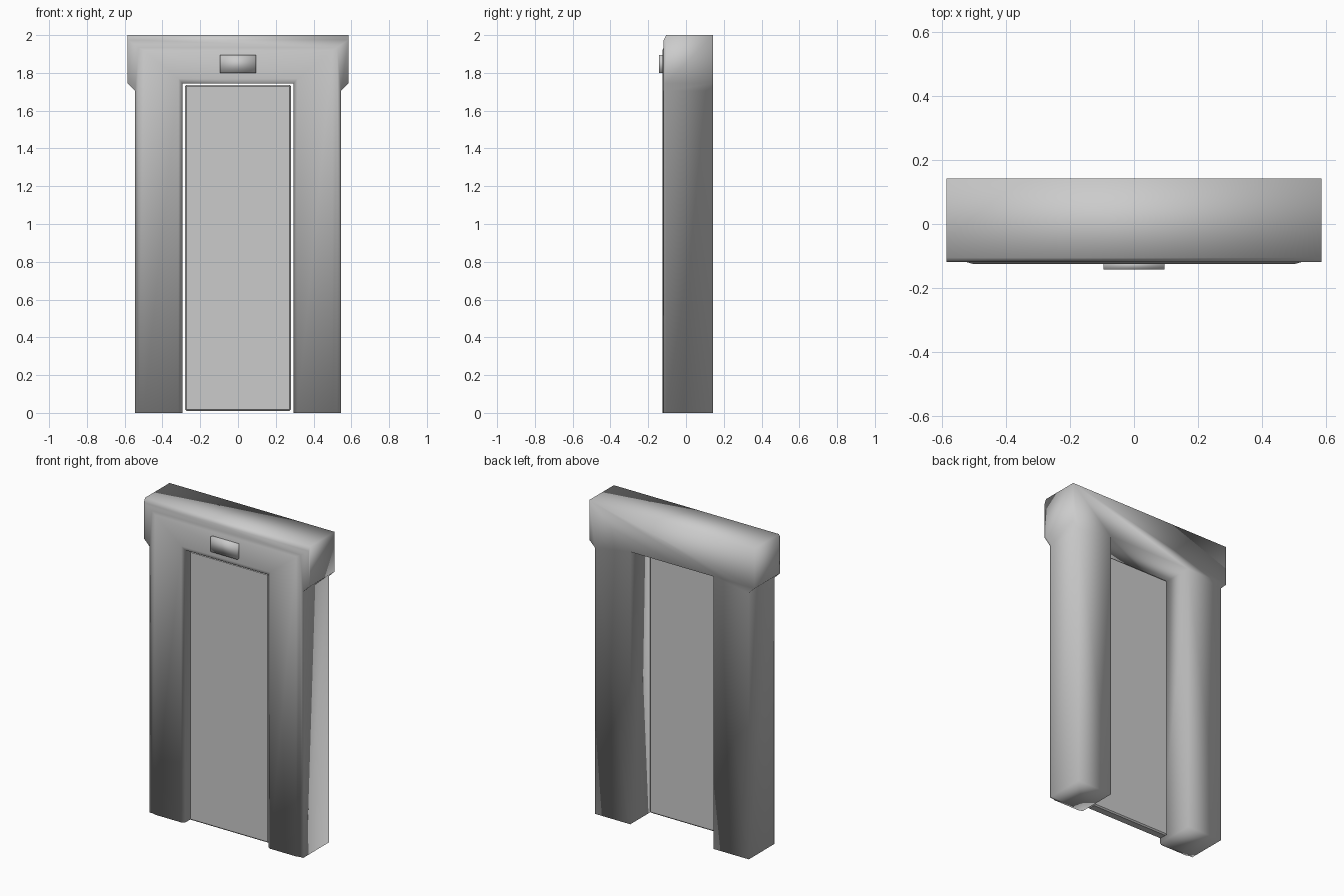
import bpy, bmesh

cube = bpy.data.objects.get("Cube")
if cube:
    bpy.data.objects.remove(cube, do_unlink=True)

grey = bpy.data.materials.new("light_grey")
grey.use_nodes = True
grey.diffuse_color = (0.6, 0.6, 0.6, 1)
grey.node_tree.nodes["Principled BSDF"].inputs["Base Color"].default_value = (0.6, 0.6, 0.6, 1)


def finish(name, bm, smooth=True):
    bmesh.ops.recalc_face_normals(bm, faces=bm.faces)
    mesh = bpy.data.meshes.new(name)
    bm.to_mesh(mesh)
    bm.free()
    mesh.materials.append(grey)
    for p in mesh.polygons:
        p.use_smooth = smooth
    obj = bpy.data.objects.new(name, mesh)
    bpy.context.collection.objects.link(obj)
    return obj


def box(name, size, centre, bevel=0, smooth=True):
    bm = bmesh.new()
    bmesh.ops.create_cube(bm, size=1)
    for v in bm.verts:
        v.co = [c * s + o for c, s, o in zip(v.co, size, centre)]
    if bevel:
        bmesh.ops.bevel(bm, geom=bm.edges[:], offset=bevel, segments=1, affect='EDGES')
    return finish(name, bm, smooth)


# Door frame: rails run up one post, across the header and down the other post
BACK, FRONT, RAISED = 0.1425, -0.118, -0.125
bm = bmesh.new()


def rail(y, *points, top_y=None):
    ys = [y] * (len(points) - 1) + [y if top_y is None else top_y]
    left = [bm.verts.new((x, yy, z)) for (x, z), yy in zip(points, ys)]
    right = [bm.verts.new((-x, yy, z)) for (x, z), yy in zip(points, ys)]
    return left + right[::-1]


def outer(y, top):
    return rail(y, (0.545, 0), (0.545, 1.705), (0.585, 1.745), (0.585, top))


inner_back = rail(BACK, (0.295, 0), (0.295, 1.745))
inner_front = rail(-0.113, (0.295, 0), (0.295, 1.745))
raised_in = rail(RAISED, (0.315, 0), (0.315, 1.77))
raised_out = rail(RAISED, (0.5, 0), (0.5, 1.92))
raised_foot = rail(FRONT, (0.525, 0), (0.525, 1.935))
outer_front = outer(FRONT, 1.975)
outer_bevel = outer(-0.105, 2)
outer_back = outer(BACK, 2)


def bridge(a, b):
    for i in range(len(a) - 1):
        bm.faces.new((a[i], a[i + 1], b[i + 1], b[i]))


for a, b in ((inner_back, inner_front), (inner_front, raised_in), (raised_in, raised_out),
             (raised_out, raised_foot), (outer_front, outer_bevel), (outer_bevel, outer_back)):
    bridge(a, b)

# Flat border around the raised trim: two posts and the header strip
f, o = raised_foot, outer_front
bm.faces.new((f[0], f[1], o[3], o[2], o[1], o[0]))
bm.faces.new((f[1], f[2], o[4], o[3]))
bm.faces.new((f[2], f[3], o[7], o[6], o[5], o[4]))

# Back: two posts and the header
n, o = inner_back, outer_back
bm.faces.new((n[0], n[1], o[1], o[0]))
bm.faces.new((n[1], n[2], o[6], o[5], o[4], o[3], o[2], o[1]))
bm.faces.new((n[2], n[3], o[7], o[6]))

# Post feet
rails = (inner_back, inner_front, raised_in, raised_out, raised_foot,
         outer_front, outer_bevel, outer_back)
for end in (0, -1):
    bm.faces.new([r[end] for r in rails])
finish("door_frame", bm)

# Door panel and the small sensor above it
box("door_panel", (0.562, 0.06, 1.725), (0, -0.06, 0.8735), 0.008, smooth=False)
box("sensor", (0.19, 0.03, 0.095), (0, -0.1275, 1.8475))
